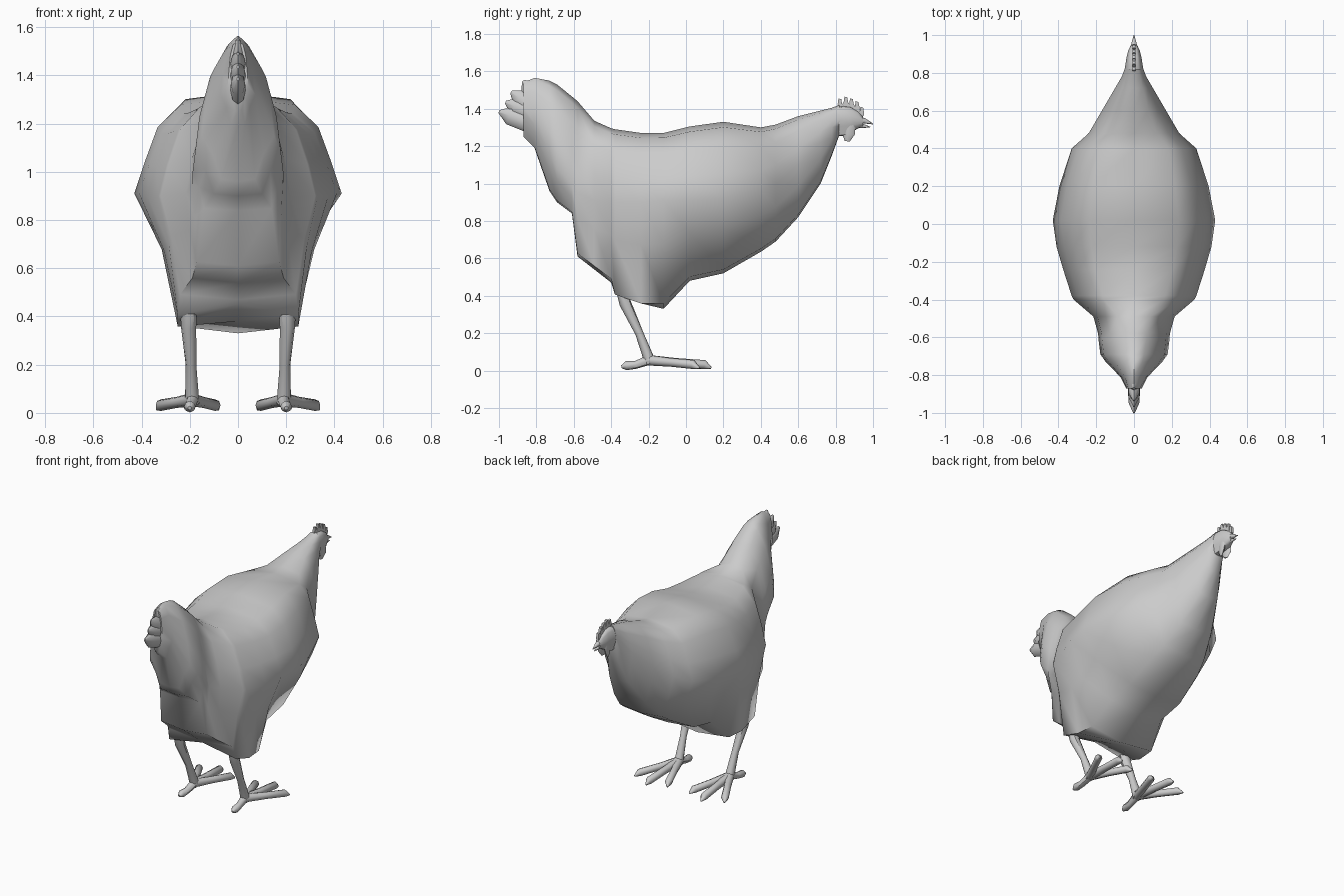
import bpy, bmesh, math
from mathutils import Vector

if "Cube" in bpy.data.objects:
    bpy.data.objects.remove(bpy.data.objects["Cube"])

mat = bpy.data.materials.new("plain grey")
mat.diffuse_color = (0.6, 0.6, 0.6, 1)
mat.use_nodes = True
mat.node_tree.nodes["Principled BSDF"].inputs["Base Color"].default_value = mat.diffuse_color


def finish(name, bm, mirror=False, angle=45):
    bmesh.ops.recalc_face_normals(bm, faces=bm.faces)
    me = bpy.data.meshes.new(name)
    bm.to_mesh(me)
    bm.free()
    ob = bpy.data.objects.new(name, me)
    bpy.context.collection.objects.link(ob)
    me.materials.append(mat)
    if mirror:
        ob.modifiers.new("mirror", 'MIRROR')
    bpy.ops.object.select_all(action='DESELECT')
    ob.select_set(True)
    bpy.context.view_layer.objects.active = ob
    bpy.ops.object.shade_smooth_by_angle(angle=math.radians(angle))
    return ob


def skin(bm, rings):
    """Join rings of equal point count and close both ends."""
    vs = [[bm.verts.new(p) for p in r] for r in rings]
    n = len(vs[0])
    for a, b in zip(vs, vs[1:]):
        for i in range(n):
            bm.faces.new((a[i], a[(i + 1) % n], b[(i + 1) % n], b[i]))
    bm.faces.new(vs[0])
    bm.faces.new(vs[-1])


def tube(bm, pts, radii, n=8, flat=1.0):
    """Tapered limb in any direction; flat scales its sideways width."""
    pts = [Vector(p) for p in pts]
    rings = []
    for i, (p, r) in enumerate(zip(pts, radii)):
        d = (pts[min(i + 1, len(pts) - 1)] - pts[max(i - 1, 0)]).normalized()
        side = d.cross(Vector((0, 0, 1))).normalized()
        up = side.cross(d)
        rings.append([p + r * (math.cos(t) * side * flat + math.sin(t) * up)
                      for t in (math.tau * k / n for k in range(n))])
    skin(bm, rings)


def section(y, zt, zb, w, zw, wb, s, lift=0):
    """Body slice: top, bottom, half width, its height, base width, shoulder, hollow."""
    h, k = zt - zw, zw - zb
    f = .45 if y < .1 else .65
    half = [(0, zt), (s * w, zw + .93 * h), ((s + 1) / 2 * w, zw + .7 * h),
            (.9 * w, zw + .33 * h), (w, zw), (wb + f * (w - wb), zw - .4 * k),
            (wb, zb + .05 * k), (0, zb + lift)]
    return [(x, y, z) for x, z in half] + [(-x, y, z) for x, z in half[-2:0:-1]]


# body with tail base, fluff, breast and neck
stations = [
    (-.87, 1.54, 1.25, .042, 1.36, .015, .5),
    (-.81, 1.565, 1.19, .072, 1.32, .03, .3),
    (-.73, 1.55, .96, .15, 1.15, .07, .3),
    (-.69, 1.53, .90, .178, 1.08, .10, .3),
    (-.61, 1.465, .84, .188, 1.0, .14, .35),
    (-.58, 1.44, .61, .19, .95, .17, .35),
    (-.49, 1.335, .54, .215, .91, .19, .4),
    (-.40, 1.295, .47, .32, .90, .24, .5),
    (-.38, 1.29, .38, .33, .90, .25, .5, .07),
    (-.24, 1.27, .33, .375, .90, .25, .55, .05),
    (-.12, 1.27, .33, .41, .91, .24, .55),
    (.02, 1.305, .48, .43, .91, .20, .55),
    (.20, 1.33, .52, .395, .92, .20, .55),
    (.40, 1.30, .635, .33, .96, .18, .55),
    (.48, 1.315, .69, .24, 1.0, .16, .5),
    (.60, 1.36, .82, .17, 1.10, .12, .45),
    (.72, 1.39, 1.0, .10, 1.22, .07, .45),
    (.78, 1.405, 1.15, .065, 1.30, .04, .5),
    (.82, 1.42, 1.26, .05, 1.34, .03, .5)]
bm = bmesh.new()
skin(bm, [section(*s) for s in stations])
finish("body", bm, angle=60)

# fan of tail feathers
bm = bmesh.new()
for y, z in ((-1.0, 1.385), (-.965, 1.435), (-.935, 1.49), (-.87, 1.55)):
    tip, root = Vector((0, y, z)), Vector((0, -.72, 1.28 if z < 1.4 else 1.33))
    tube(bm, [root, root.lerp(tip, .8), tip], [.055, .05, .008], 8, .6)
finish("tail_feathers", bm)

# head, from neck to beak root
bm = bmesh.new()
skin(bm, [section(*s) for s in (
    (.79, 1.405, 1.25, .055, 1.34, .03, .5),
    (.84, 1.415, 1.255, .046, 1.34, .03, .5),
    (.88, 1.41, 1.27, .04, 1.34, .025, .5),
    (.92, 1.385, 1.295, .03, 1.335, .02, .5),
    (.945, 1.36, 1.305, .018, 1.33, .01, .5))])
finish("head", bm, angle=60)

# beak, upper and lower halves
bm = bmesh.new()
tube(bm, [(0, .91, 1.338), (0, .955, 1.335), (0, 1.0, 1.318)], [.026, .014, .002])
tube(bm, [(0, .91, 1.31), (0, .95, 1.307), (0, .985, 1.302)], [.014, .01, .002])
finish("beak", bm)

# comb with five points
comb = [(.95, 1.36), (.82, 1.38)]
for y, z in ((.823, 1.455), (.855, 1.465), (.885, 1.455), (.915, 1.44), (.94, 1.41)):
    comb += [(y - .012, z - .03), (y - .008, z), (y + .007, z - .004), (y + .012, z - .03)]
bm = bmesh.new()
skin(bm, [[(x, y, z) for y, z in comb] for x in (-.008, .008)])
finish("comb", bm, angle=30)

# wattles
bm = bmesh.new()
tube(bm, [(.02, .87, 1.33), (.02, .868, 1.265), (.018, .862, 1.226)], [.035, .036, .014], 8, .4)
finish("wattles", bm, True)

# shanks
bm = bmesh.new()
tube(bm, [(.205, -.34, .43), (.205, -.325, .36), (.195, -.25, .2), (.19, -.19, .04)],
     [.034, .032, .022, .03])
finish("legs", bm, True)

# toes with claws
bm = bmesh.new()
hub = Vector((.19, -.20, .055))
for x, y in ((.095, .05), (.205, .10), (.32, .04)):
    tip = Vector((x, y, .032))
    end = tip + (tip - hub).normalized() * .035
    end.z = .014
    tube(bm, [hub, hub.lerp(tip, .5), tip, end], [.028, .023, .024, .005])
tube(bm, [hub, (.195, -.27, .03), (.20, -.32, .026), (.20, -.345, .02)],
     [.026, .021, .024, .008])
finish("toes", bm, True)
